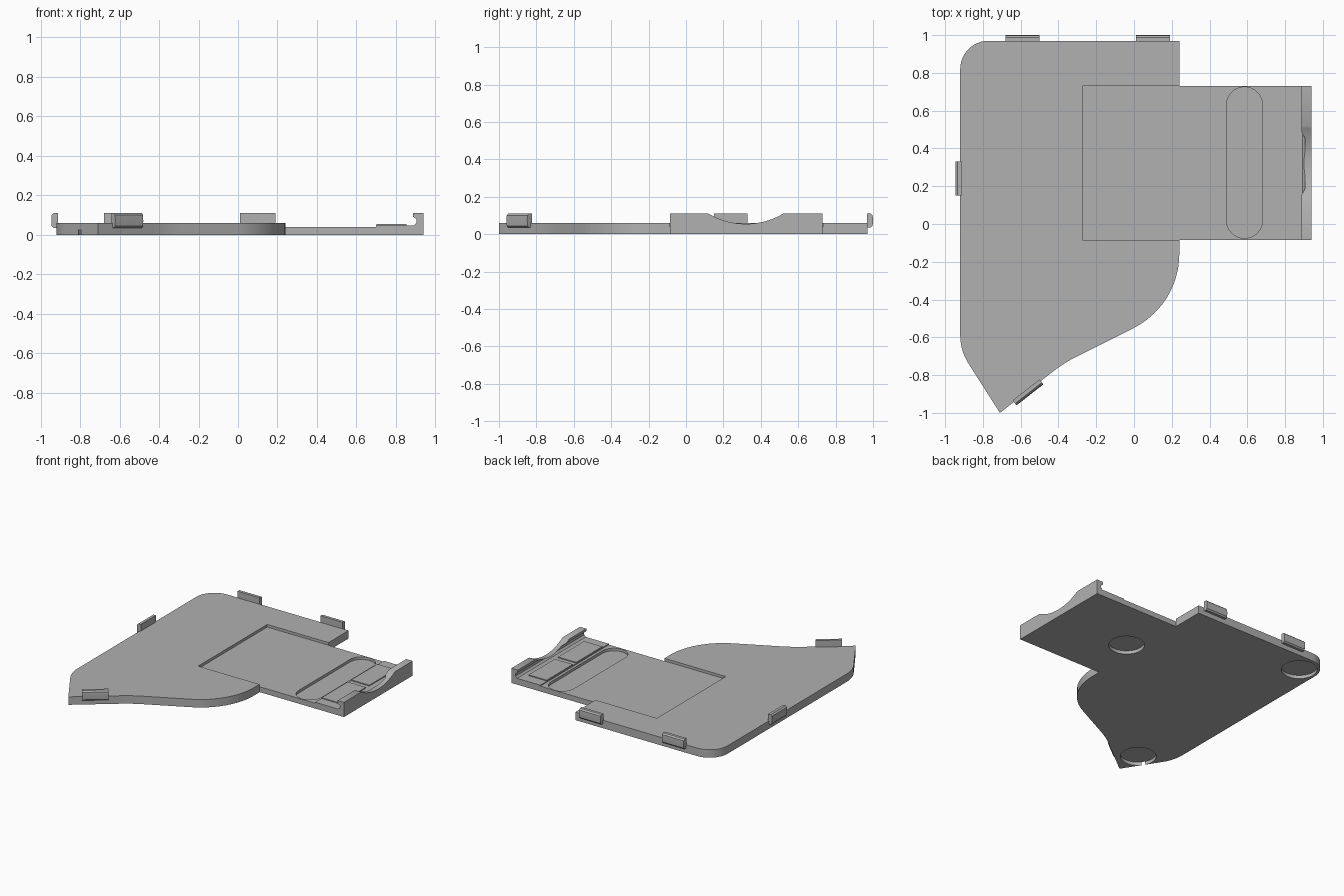
import bpy, bmesh, math
from mathutils import Vector

cube = bpy.data.objects.get("Cube")
if cube:
    bpy.data.objects.remove(cube, do_unlink=True)

GREY = bpy.data.materials.new("plain grey")
COLOUR = (0.44, 0.44, 0.44, 1)
GREY.diffuse_color = COLOUR
GREY.use_nodes = True
GREY.node_tree.nodes["Principled BSDF"].inputs["Base Color"].default_value = COLOUR


def flat(a, b, t):
    return Vector((a, b, t))


def along_y(a, b, t):
    return Vector((a, t, b))


def along_x(a, b, t):
    return Vector((t, a, b))


def prism(name, points, lo, hi, place=flat):
    """Extrude a 2D outline from lo to hi; place maps it into space."""
    bm = bmesh.new()
    rings = [[bm.verts.new(place(a, b, t)) for a, b in points] for t in (lo, hi)]
    for ring in rings:
        bm.faces.new(ring)
    n = len(points)
    for i in range(n):
        j = (i + 1) % n
        bm.faces.new((rings[0][i], rings[0][j], rings[1][j], rings[1][i]))
    bmesh.ops.recalc_face_normals(bm, faces=bm.faces)
    mesh = bpy.data.meshes.new(name)
    bm.to_mesh(mesh)
    bm.free()
    mesh.materials.append(GREY)
    obj = bpy.data.objects.new(name, mesh)
    bpy.context.collection.objects.link(obj)
    return obj


def rect(x0, x1, y0, y1):
    return [(x0, y0), (x1, y0), (x1, y1), (x0, y1)]


def disc(x, y, r, n=48):
    return [(x + r * math.cos(k * math.tau / n), y + r * math.sin(k * math.tau / n))
            for k in range(n)]


def fillet(corners, steps=12):
    """Round each (x, y, radius) corner with a tangent arc."""
    out = []
    for i, (x, y, r) in enumerate(corners):
        p = Vector((x, y))
        if not r:
            out.append((x, y))
            continue
        u = (Vector(corners[i - 1][:2]) - p).normalized()
        v = (Vector(corners[(i + 1) % len(corners)][:2]) - p).normalized()
        half = u.angle(v) / 2
        centre = p + (u + v).normalized() * (r / math.sin(half))
        start = p + u * (r / math.tan(half)) - centre
        end = p + v * (r / math.tan(half)) - centre
        sweep = math.atan2(start.x * end.y - start.y * end.x, start.dot(end))
        a0 = math.atan2(start.y, start.x)
        for k in range(steps + 1):
            a = a0 + sweep * k / steps
            out.append((centre.x + r * math.cos(a), centre.y + r * math.sin(a)))
    return out


def cut(obj, cutter):
    mod = obj.modifiers.new("cut", "BOOLEAN")
    mod.operation = "DIFFERENCE"
    mod.solver = "EXACT"
    mod.object = cutter
    bpy.context.view_layer.objects.active = obj
    bpy.ops.object.modifier_apply(modifier=mod.name)
    bpy.data.objects.remove(cutter, do_unlink=True)


def smooth(obj):
    bpy.ops.object.select_all(action="DESELECT")
    obj.select_set(True)
    bpy.context.view_layer.objects.active = obj
    bpy.ops.object.shade_smooth_by_angle(angle=math.radians(30))


# Base plate with the side arm in one outline
ARM0, ARM1, END, EDGE = -0.085, 0.73, 0.94, 0.24
outline = fillet([
    (-0.92, -0.67, 0.28), (-0.71, -1.0, 0), (-0.37, -0.735, 0.8),
    (EDGE, -0.43, 0.44), (EDGE, ARM0, 0), (END, ARM0, 0), (END, ARM1, 0),
    (EDGE, ARM1, 0), (EDGE, 0.97, 0), (-0.92, 0.97, 0.15)])
plate = prism("base_plate", outline, 0, 0.06)

# Shallow pocket that lowers the arm and runs into the plate
cut(plate, prism("pocket_cutter", rect(-0.27, 1.1, ARM0 - 0.002, ARM1 + 0.002), 0.04, 0.2))

# Long round-ended slot across the arm
slot = fillet([(x, y, 0.094) for x, y in rect(0.49, 0.68, -0.075, 0.725)])
cut(plate, prism("slot_cutter", slot, 0.02, 0.2))

# Three round foot recesses underneath
for x, y in ((0.335, 0.32), (-0.78, 0.82), (-0.70, -0.79)):
    cut(plate, prism("foot_cutter", disc(x, y, 0.122), -0.1, 0.025))
smooth(plate)

# End step and hooked lip, with a finger notch scooped from the lip
lip = prism("end_lip", [
    (0.70, 0.04), (END, 0.04), (END, 0.11), (0.887, 0.11), (0.887, 0.092),
    (0.905, 0.078), (0.905, 0.06), (0.892, 0.047), (0.70, 0.047)],
    ARM0, ARM1, along_y)
cut(lip, prism("notch_cutter", disc(0.32, 0.446, 0.391, 128), 0.8, 1.1, along_x))
smooth(lip)

# Two low contact pads beside the lip
for name, y in (("front_pad", -0.01), ("back_pad", 0.34)):
    prism(name, rect(0.702, 0.853, y, y + 0.31), 0.046, 0.054)

# Edge clips: one chamfered section placed along the rim
SECTION = [(-0.007, 0.035), (0.014, 0.035), (0.024, 0.045), (0.026, 0.072),
           (0.024, 0.1), (0.014, 0.11), (-0.007, 0.11)]


def clip(name, x, y, degrees):
    angle = math.radians(degrees)
    out = Vector((math.cos(angle), math.sin(angle), 0))
    side = Vector((-out.y, out.x, 0))
    smooth(prism(name, SECTION, -0.09, 0.09,
                 lambda a, b, t: Vector((x, y, b)) + out * a + side * t))


clip("side_clip", -0.92, 0.24, 180)
clip("back_clip_outer", -0.59, 0.974, 90)
clip("back_clip_inner", 0.10, 0.974, 90)
clip("front_clip", -0.567, -0.884, -52)
